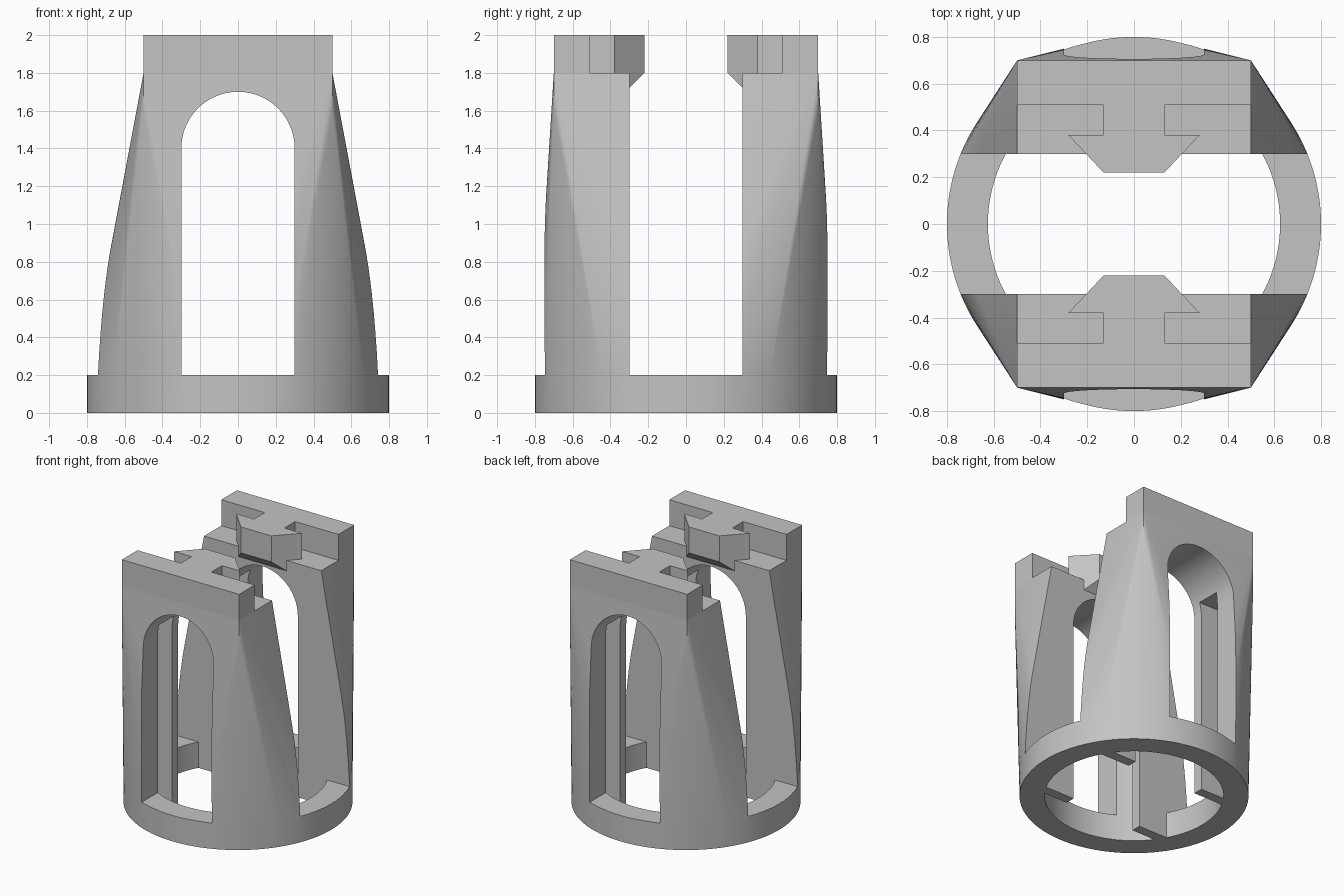
import bpy, bmesh
from math import sin, cos, pi, radians

if "Cube" in bpy.data.objects:
    bpy.data.objects.remove(bpy.data.objects["Cube"], do_unlink=True)

mat = bpy.data.materials.new("light_grey")
mat.use_nodes = True
GREY = (0.55, 0.55, 0.55, 1)
mat.diffuse_color = GREY
mat.node_tree.nodes["Principled BSDF"].inputs["Base Color"].default_value = GREY


def finish(name, bm):
    bmesh.ops.recalc_face_normals(bm, faces=bm.faces)
    mesh = bpy.data.meshes.new(name)
    bm.to_mesh(mesh)
    bm.free()
    mesh.materials.append(mat)
    obj = bpy.data.objects.new(name, mesh)
    bpy.context.collection.objects.link(obj)
    return obj


def hull(name, points):
    bm = bmesh.new()
    for p in points:
        bm.verts.new(p)
    res = bmesh.ops.convex_hull(bm, input=bm.verts)
    extra = {g for g in res["geom_interior"] + res["geom_unused"]
             if isinstance(g, bmesh.types.BMVert)}
    bmesh.ops.delete(bm, geom=list(extra), context='VERTS')
    bmesh.ops.dissolve_limit(bm, angle_limit=radians(0.05),
                             verts=bm.verts, edges=bm.edges)
    return finish(name, bm)


def prism(name, outline, lo, hi, along_y=False):
    """Extrude a 2D outline along z, or along y for an (x, z) outline."""
    bm = bmesh.new()
    place = (lambda a, b, h: (a, h, b)) if along_y else (lambda a, b, h: (a, b, h))
    face = bm.faces.new([bm.verts.new(place(a, b, lo)) for a, b in outline])
    new = bmesh.ops.extrude_face_region(bm, geom=[face])["geom"]
    shift = (0, hi - lo, 0) if along_y else (0, 0, hi - lo)
    bmesh.ops.translate(bm, vec=shift,
                        verts=[v for v in new if isinstance(v, bmesh.types.BMVert)])
    return finish(name, bm)


def rect(x, y):
    return [(-x, -y), (x, -y), (x, y), (-x, y)]


def arc(r, start, end, n, cz=0):
    return [(r * cos(start + (end - start) * i / n),
             cz + r * sin(start + (end - start) * i / n)) for i in range(n + 1)]


def cut(target, cutter):
    bpy.context.view_layer.objects.active = target
    mod = target.modifiers.new("cut", 'BOOLEAN')
    mod.operation, mod.solver, mod.object = 'DIFFERENCE', 'EXACT', cutter
    bpy.ops.object.modifier_apply(modifier=mod.name)
    bpy.data.objects.remove(cutter, do_unlink=True)


# Body: round base blended into a rectangular top
circle = arc(0.8, 0, 2 * pi, 128)[:-1]
body = hull("body", [(x, y, z) for x, y in circle for z in (0, 0.2)]
            + [(x, y, z) for x, y in rect(0.5, 0.7) for z in (1.6, 1.8)])

# Open passage from side to side, and arched windows front and back
cut(body, prism("passage", rect(1, 0.3), 0.2, 2.2))
window = [(-0.3, 0.2), (0.3, 0.2)] + arc(0.3, 0, pi, 40, 1.4)
cut(body, prism("window", window, -1, 1, along_y=True))

# Base bore, leaving thin plates inside the legs
R = 0.625
a = 0.5007  # angle where the bore meets y = 0.3
middle = arc(R, -a, a, 24) + arc(R, pi - a, pi + a, 24)
cut(body, prism("base_bore", middle, -0.1, 0.25))
cut(body, prism("bore_core", rect(0.3, 0.5), -0.1, 0.25))

# Hollows inside the legs, behind the plates
b = 0.6435  # angle where the bore meets y = 0.375
for side in (0, pi):
    cut(body, prism("leg_hollow", arc(R, b + side, pi - b + side, 48), -0.1, 1.5))

# Top rails with a T-shaped head and its sloped support
half = [(0.13, 0.22), (0.28, 0.38), (0.13, 0.38), (0.13, 0.51), (0.5, 0.51), (0.5, 0.7)]
parts = [body]
for name, s in (("front", -1), ("back", 1)):
    outline = [(x, s * y) for x, y in half] + [(-x, s * y) for x, y in reversed(half)]
    parts.append(prism(name + "_rail", outline, 1.8, 2.0))
    parts.append(hull(name + "_head_support",
                      [(m * x, s * y, z) for m in (-1, 1) for x, y, z in
                       ((0.13, 0.22, 1.8), (0.205, 0.3, 1.8), (0.205, 0.3, 1.72))]))

# Smooth curved walls, sharp corners
bpy.ops.object.select_all(action='DESELECT')
for obj in parts:
    obj.select_set(True)
bpy.context.view_layer.objects.active = body
bpy.ops.object.shade_smooth_by_angle(angle=radians(20))
